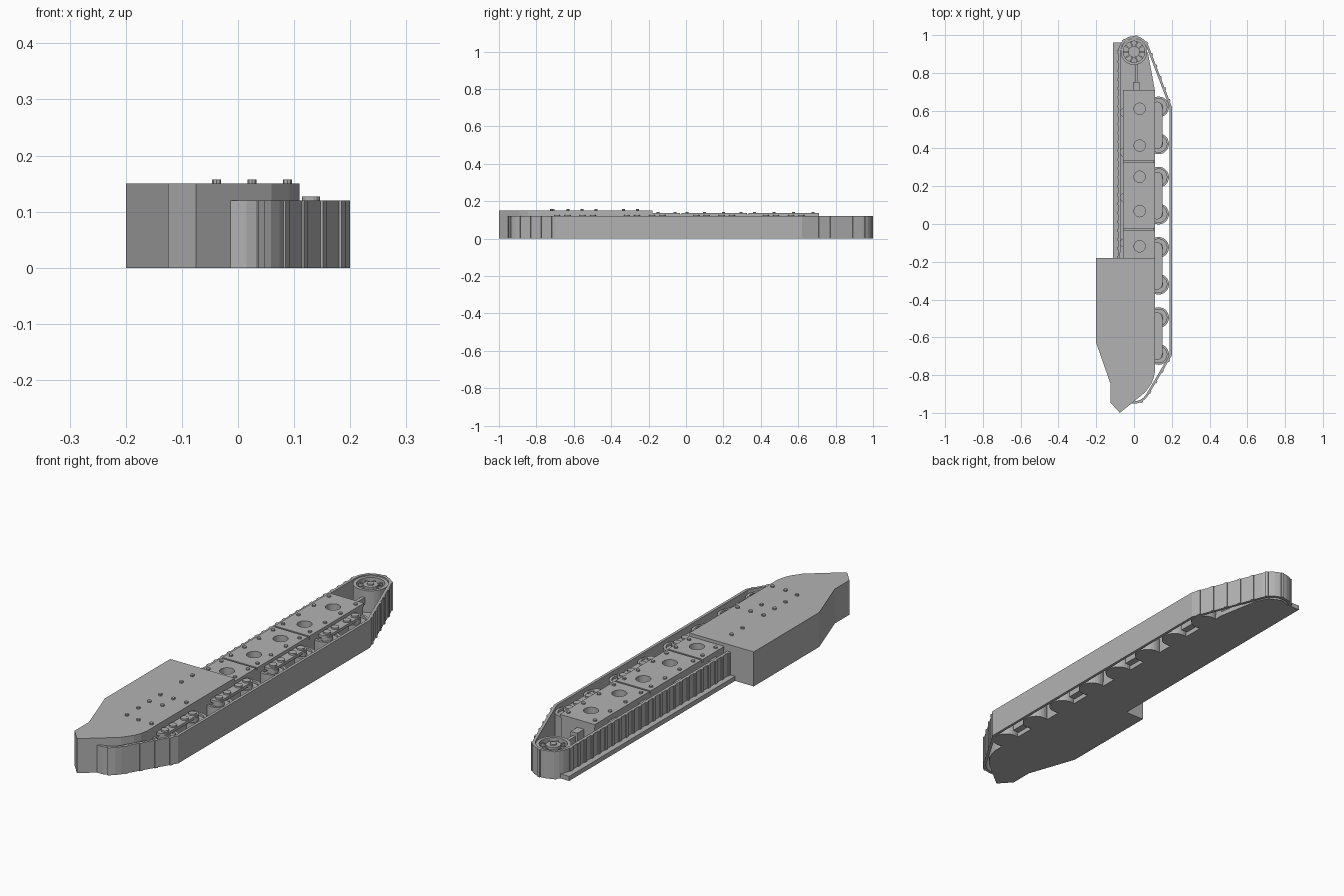
import bpy, bmesh
from math import sin, cos, pi, radians, atan2
from mathutils import Vector, Matrix

if "Cube" in bpy.data.objects:
    bpy.data.objects.remove(bpy.data.objects["Cube"], do_unlink=True)

steel = bpy.data.materials.new("plain_grey")
steel.use_nodes = True
grey = (0.45, 0.45, 0.45, 1)
steel.diffuse_color = grey
steel.node_tree.nodes["Principled BSDF"].inputs["Base Color"].default_value = grey


def finish(bm, name):
    bmesh.ops.recalc_face_normals(bm, faces=bm.faces)
    mesh = bpy.data.meshes.new(name)
    bm.to_mesh(mesh)
    bm.free()
    mesh.materials.append(steel)
    ob = bpy.data.objects.new(name, mesh)
    bpy.context.scene.collection.objects.link(ob)
    return ob


def add_prism(bm, outline, z0, z1):
    face = bm.faces.new([bm.verts.new((x, y, z0)) for x, y in outline])
    top = bmesh.ops.extrude_face_region(bm, geom=[face])["geom"]
    verts = [v for v in top if isinstance(v, bmesh.types.BMVert)]
    bmesh.ops.translate(bm, verts=verts, vec=(0, 0, z1 - z0))


def arc(x, y, r, start, end, n):
    angles = [radians(start + (end - start) * i / n) for i in range(n + 1)]
    return [(x + r * cos(a), y + r * sin(a)) for a in angles]


def add_disc(bm, x, y, r, z0, z1, n=24):
    add_prism(bm, arc(x, y, r, 0, 360, n)[:-1], z0, z1)


def add_box(bm, x, y, sx, sy, z0, z1, angle=0):
    m = (Matrix.Translation((x, y, (z0 + z1) / 2)) @ Matrix.Rotation(angle, 4, 'Z')
         @ Matrix.Diagonal((sx, sy, z1 - z0, 1)))
    bmesh.ops.create_cube(bm, size=1, matrix=m)


def add_lathe(bm, x, y, profile, n=28):
    # Closed radius/height profile swept round a vertical axis
    rings = []
    for i in range(n):
        a = 2 * pi * i / n
        rings.append([bm.verts.new((x + r * cos(a), y + r * sin(a), z)) for r, z in profile])
    for i in range(n):
        a, b = rings[i], rings[(i + 1) % n]
        for j in range(len(profile) - 1):
            bm.faces.new((a[j], b[j], b[j + 1], a[j + 1]))
    bm.faces.new([ring[0] for ring in rings])
    bm.faces.new([ring[-1] for ring in rings])


# Front armour cover
bm = bmesh.new()
add_prism(bm, [(-.2, -.18), (.11, -.18), (.11, -.785), (.104, -.815), (.092, -.845),
               (.06, -.89), (.005, -.935), (-.075, -1), (-.125, -.945),
               (-.125, -.845), (-.2, -.63)], 0, .15)
finish(bm, "front_cover")

bm = bmesh.new()
for x, ys in ((-.038, (-.71, -.63, -.555, -.48, -.335, -.26)),
              (.025, (-.72, -.555, -.48)), (.088, (-.72, -.48))):
    for y in ys:
        add_disc(bm, x, y, .008, .148, .157, 8)
finish(bm, "cover_bolts")

# Floor plate and narrow outer ledge
bm = bmesh.new()
add_prism(bm, [(-.11, -.2), (.11, -.2), (.11, .71), (.075, .9), (.05, .95),
               (0, .975), (-.05, .96), (-.11, .96)], 0, .02)
finish(bm, "floor_plate")

# Central hull with separate top panels and round recesses
bm = bmesh.new()
add_prism(bm, [(-.055, -.2), (.107, -.2), (.107, .707), (-.055, .707)], .01, .128)
body = finish(bm, "hull_body")
bm = bmesh.new()
for y0, y1 in ((-.19, -.033), (-.025, .326), (.334, .71)):
    add_box(bm, .026, (y0 + y1) / 2, .168, y1 - y0, .122, .136)
panels = finish(bm, "hull_panels")

bm = bmesh.new()
for y in (.61, .415, .25, .068, -.118):
    add_disc(bm, .03, y, .03, .09, .2)
cutter = finish(bm, "hole_cutter")
cutter.hide_render = True
for ob in (body, panels):
    mod = ob.modifiers.new("holes", 'BOOLEAN')
    mod.operation = 'DIFFERENCE'
    mod.object = cutter
    bpy.context.view_layer.objects.active = ob
    bpy.ops.object.modifier_apply(modifier=mod.name)
bpy.data.objects.remove(cutter, do_unlink=True)

bm = bmesh.new()
for x in (-.038, .09):
    for y in (-.15, -.06, .005, .1, .2, .295, .365, .47, .575, .68):
        add_disc(bm, x, y, .008, .134, .142, 8)
finish(bm, "hull_bolts")

# Road wheels, paired under four bogie plates
wheel_profile = [(.055, 0), (.055, .105), (.044, .105), (.044, .095),
                 (.024, .095), (.024, .112)]
wheels, bogies, caps = bmesh.new(), bmesh.new(), bmesh.new()
for i in range(4):
    y = .522 - .3717 * i
    for s in (-1, 1):
        add_lathe(wheels, .13, y + s * .0975, wheel_profile)
    add_prism(bogies, arc(.122, y + .098, .028, 0, 180, 8)
              + arc(.122, y - .098, .028, 180, 360, 8), .108, .12)
    for dy in (-.095, -.04, .04, .095):
        add_disc(caps, .13, y + dy, .016, .118, .127, 14)
    add_box(bogies, .122, y, .035, .08, .02, .11)
finish(wheels, "road_wheels")
finish(bogies, "bogie_plates")
finish(caps, "bogie_caps")

# Return rollers beside the inner track run
bm = bmesh.new()
for y in (.59, .38, .14, -.1):
    add_disc(bm, -.048, y, .026, .02, .112, 20)
finish(bm, "return_rollers")

# Drive sprocket with rim, spokes and hub
SY = .912
bm = bmesh.new()
add_lathe(bm, 0, SY, [(.07, .02), (.07, .115), (.056, .115), (.056, .085),
                      (.03, .085), (.03, .112), (.014, .112), (.014, .118)], 32)
for i in range(10):
    a = 2 * pi * i / 10
    add_box(bm, .043 * cos(a), SY + .043 * sin(a), .03, .007, .08, .103, a)
finish(bm, "drive_sprocket")

# Tension adjuster
bm = bmesh.new()
add_box(bm, .012, .73, .032, .045, .04, .1)
add_box(bm, .012, .785, .014, .13, .055, .085)
finish(bm, "track_adjuster")

# Track band: closed clockwise loop
path = [Vector(p) for p in arc(0, SY, .077, 180, 20, 12) + [(.194, .62), (.194, -.695)]
        + arc(0, -.865, .08, -30, -180, 9)]
n = len(path)
TOP = .12
bm = bmesh.new()
rings = []
for i, p in enumerate(path):
    d0 = (p - path[i - 1]).normalized()
    d1 = (path[(i + 1) % n] - p).normalized()
    n0, n1 = Vector((-d0.y, d0.x)), Vector((-d1.y, d1.x))
    off = (n0 + n1) * .006 / (1 + n0.dot(n1))
    rings.append([bm.verts.new((q.x, q.y, z)) for q, z in
                  ((p + off, 0), (p + off, TOP), (p - off, TOP), (p - off, 0))])
for i in range(n):
    a, b = rings[i], rings[(i + 1) % n]
    for j in range(4):
        bm.faces.new((a[j], b[j], b[(j + 1) % 4], a[(j + 1) % 4]))
finish(bm, "track_band")

# Raised cleats on every run except the smooth outer wall
bm = bmesh.new()
travelled = 0
for i in range(n):
    a, b = path[i], path[(i + 1) % n]
    d = b - a
    length = d.length
    d.normalize()
    if min(a.x, b.x) > .19:
        continue
    step = .047 if max(a.x, b.x) < -.07 and length > .5 else .065
    while travelled < length:
        c = a + d * travelled + Vector((-d.y, d.x)) * .006
        if c.x < .19:
            add_box(bm, c.x, c.y, .014, .009, 0, TOP, atan2(d.y, d.x))
        travelled += step
    travelled -= length
finish(bm, "track_cleats")
